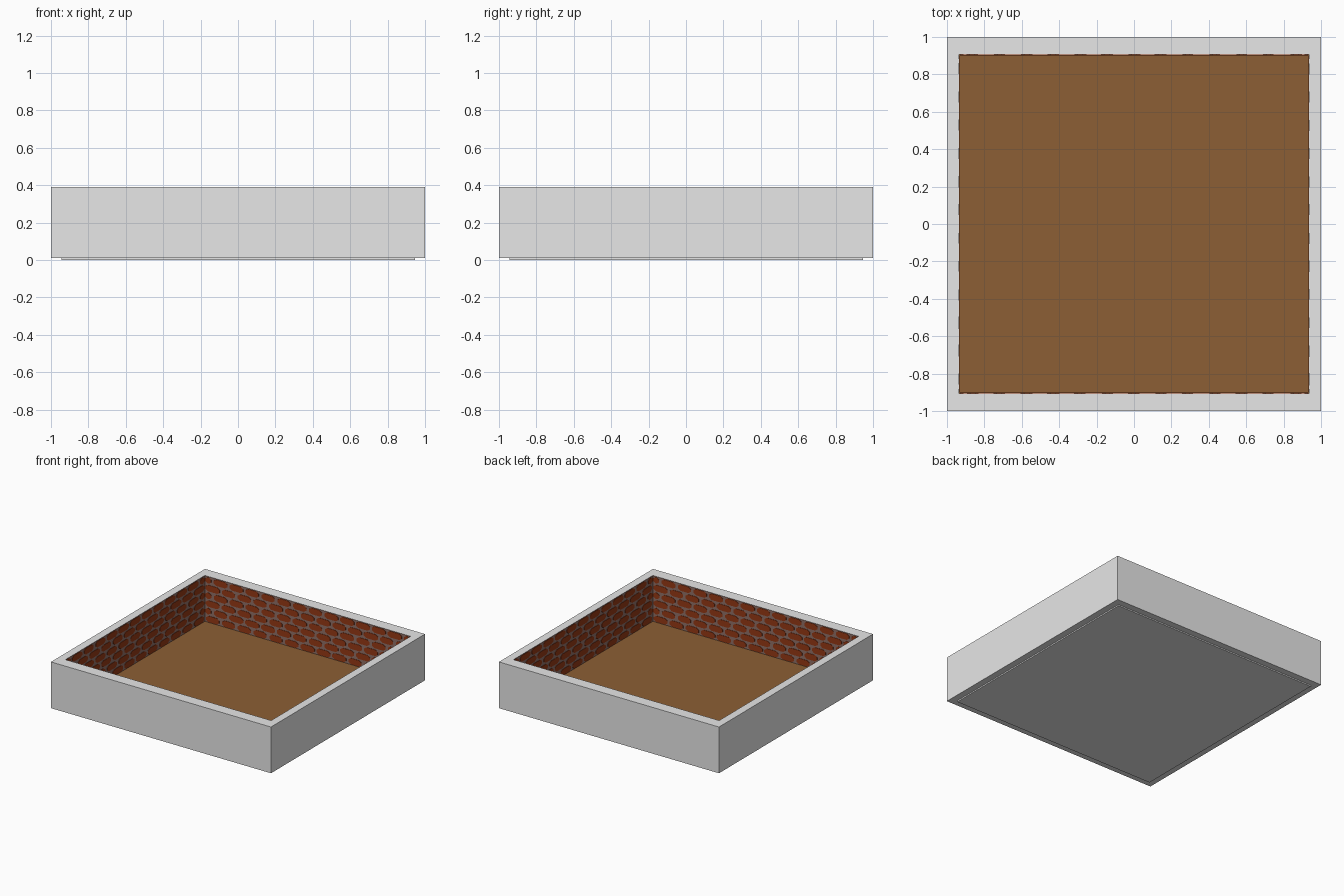
import bpy, bmesh, math, random
from mathutils import Vector

if "Cube" in bpy.data.objects:
    bpy.data.objects.remove(bpy.data.objects["Cube"])

random.seed(4)
Z0, Z1 = 0.01, 0.39        # wall bottom and top
IX, IY = 0.935, 0.905      # half sizes of the inner opening


def mat(name, rgb):
    m = bpy.data.materials.new(name)
    m.diffuse_color = (*rgb, 1)
    m.use_nodes = True
    m.node_tree.nodes["Principled BSDF"].inputs["Base Color"].default_value = m.diffuse_color
    return m


GREY = mat("plain grey", (0.80, 0.80, 0.80))
BROWN = mat("floor brown", (0.265, 0.114, 0.035))
BRICK = mat("brick red", (0.30, 0.040, 0.007))
MORTAR = mat("mortar", (0.28, 0.16, 0.135))


def finish(name, bm, *mats):
    bmesh.ops.recalc_face_normals(bm, faces=bm.faces)
    me = bpy.data.meshes.new(name)
    bm.to_mesh(me)
    bm.free()
    for m in mats:
        me.materials.append(m)
    ob = bpy.data.objects.new(name, me)
    bpy.context.collection.objects.link(ob)
    return ob


def slab(name, hx, hy, z0, z1, m):
    bm = bmesh.new()
    bmesh.ops.create_cube(bm, size=1)
    for v in bm.verts:
        v.co = Vector((v.co.x * 2 * hx, v.co.y * 2 * hy, z0 if v.co.z < 0 else z1))
    return finish(name, bm, m)


# Base plate and brown floor
slab("base_plate", 0.945, 0.945, 0.0, Z0, GREY)
slab("floor", IX, IY, Z0, Z0 + 0.003, BROWN)

# Wall frame: outer and inner rings, inner faces are mortar
bm = bmesh.new()


def ring(hx, hy, z):
    return [bm.verts.new((sx * hx, sy * hy, z))
            for sx, sy in ((-1, -1), (1, -1), (1, 1), (-1, 1))]


rings = [ring(1, 1, Z0), ring(1, 1, Z1), ring(IX, IY, Z1), ring(IX, IY, Z0)]
for k in range(4):
    a, b = rings[k], rings[(k + 1) % 4]
    for i in range(4):
        j = (i + 1) % 4
        f = bm.faces.new((a[i], a[j], b[j], b[i]))
        f.material_index = 1 if k == 2 else 0
finish("walls", bm, GREY, MORTAR)

# Bricks: thin chamfered plates in staggered rows on each inner wall
ROWS, PITCH, THICK = 6, 0.145, 0.003


def brick_wall(name, half_len, dist, angle):
    bm = bmesh.new()
    c, s = math.cos(angle), math.sin(angle)

    def put(u, d, z):
        # u runs along the wall, d is the distance from the centre
        return bm.verts.new((u * c - d * s, u * s + d * c, z))

    count = round(2 * half_len / PITCH)
    pitch = 2 * half_len / count
    rh = (Z1 - Z0) / ROWS
    for r in range(ROWS):
        zc = Z0 + (r + 0.5) * rh
        for n in range(count + r % 2):
            u = -half_len + (n + (0 if r % 2 else 0.5)) * pitch
            w = pitch * random.uniform(0.40, 0.45)
            h = rh * 0.40
            lo, hi = max(u - w, -half_len + 0.004), min(u + w, half_len - 0.004)
            k = 0.022
            pts = [(lo + k, -h), (hi - k, -h), (hi, -h * 0.4), (hi, h * 0.4),
                   (hi - k, h), (lo + k, h), (lo, h * 0.4), (lo, -h * 0.4)]
            front = [put(p, dist - THICK, zc + q) for p, q in pts]
            back = [put(p, dist, zc + q) for p, q in pts]
            bm.faces.new(front)
            for i in range(8):
                j = (i + 1) % 8
                bm.faces.new((front[i], front[j], back[j], back[i]))
    ob = finish(name, bm, BRICK)
    # open-backed plates: make every front face point to the room centre
    me = ob.data
    inward = Vector((s, -c, 0))
    if me.polygons[0].normal.dot(inward) < 0:
        me.flip_normals()


for i, side in enumerate(("back", "left", "front", "right")):
    long_side = i % 2 == 0
    brick_wall(side + "_bricks", IX if long_side else IY,
               IY if long_side else IX, i * math.pi / 2)
